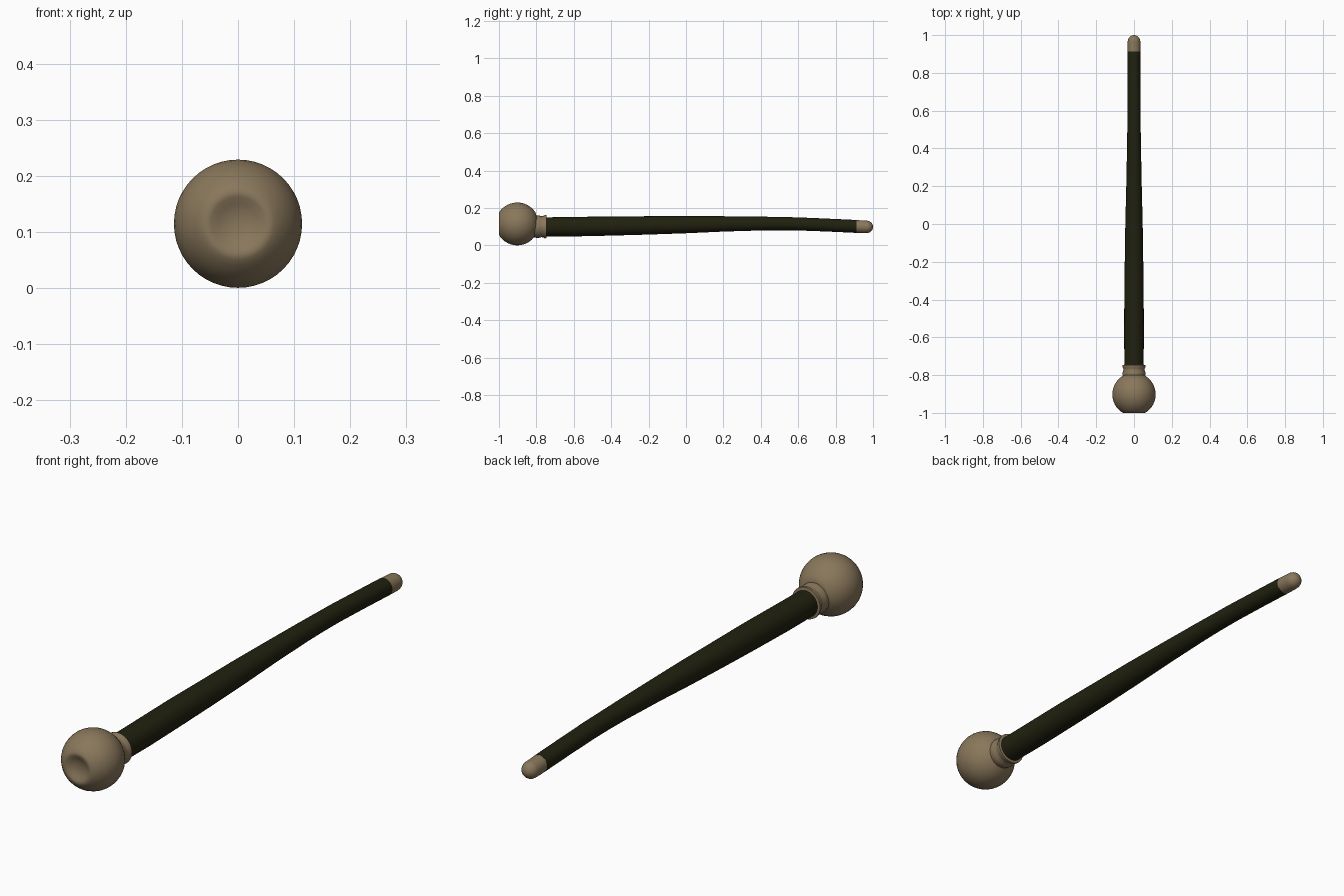
import bpy, bmesh, math

if "Cube" in bpy.data.objects:
    bpy.data.objects.remove(bpy.data.objects["Cube"])


def material(name, rgb):
    m = bpy.data.materials.new(name)
    m.diffuse_color = (*rgb, 1)
    m.use_nodes = True
    m.node_tree.nodes["Principled BSDF"].inputs["Base Color"].default_value = m.diffuse_color
    return m


tan = material("tan wood", (0.25, 0.185, 0.105))
dark = material("dark green wrap", (0.015, 0.015, 0.005))


def loft(name, rings, mat, sides=40):
    """Skin circles given as (y, centre z, radius) along the y axis; cap both ends."""
    bm = bmesh.new()
    loops = []
    for y, zc, r in rings:
        loops.append([bm.verts.new((r * math.cos(2 * math.pi * i / sides), y,
                                    zc + r * math.sin(2 * math.pi * i / sides)))
                      for i in range(sides)])
    for a, b in zip(loops, loops[1:]):
        for i in range(sides):
            j = (i + 1) % sides
            bm.faces.new((a[i], a[j], b[j], b[i]))
    bm.faces.new(loops[0])
    bm.faces.new(loops[-1])
    bmesh.ops.recalc_face_normals(bm, faces=bm.faces)
    me = bpy.data.meshes.new(name)
    bm.to_mesh(me)
    bm.free()
    ob = bpy.data.objects.new(name, me)
    bpy.context.collection.objects.link(ob)
    me.materials.append(mat)
    bpy.ops.object.select_all(action='DESELECT')
    ob.select_set(True)
    bpy.context.view_layer.objects.active = ob
    bpy.ops.object.shade_smooth_by_angle(angle=math.radians(50))
    return ob


# Ball knob: blunt front with a shallow dimple
knob = [(-0.985, 0.115, 0.004), (-0.986, 0.115, 0.02), (-0.992, 0.115, 0.036),
        (-0.998, 0.115, 0.048), (-1.0, 0.115, 0.056), (-0.997, 0.115, 0.064)]
for k in range(15):
    t = math.radians(-50 + k * 7.7)
    knob.append((-0.902 + 0.115 * math.sin(t), 0.115, 0.1145 * math.cos(t)))
knob.append((-0.80, 0.108, 0.054))
loft("knob", knob, tan, 48)

# Turned collar between knob and shaft
loft("collar", [(-0.825, 0.103, 0.056), (-0.806, 0.101, 0.059), (-0.796, 0.1, 0.0605),
                (-0.785, 0.1, 0.060), (-0.774, 0.1, 0.056), (-0.764, 0.1, 0.057),
                (-0.755, 0.1, 0.062), (-0.747, 0.1, 0.0615), (-0.745, 0.1, 0.052)], tan)

# Gently bowed, tapering wrapped shaft
loft("shaft", [(-0.76, 0.099, 0.051), (-0.6, 0.1, 0.052), (-0.4, 0.104, 0.0515),
               (-0.2, 0.107, 0.049), (0.0, 0.111, 0.046), (0.2, 0.115, 0.041),
               (0.4, 0.117, 0.037), (0.5, 0.1165, 0.0355), (0.6, 0.115, 0.035),
               (0.75, 0.109, 0.0345), (0.912, 0.1015, 0.0345)], dark)

# Rounded tip
tip = [(0.905, 0.102, 0.034), (0.935, 0.1, 0.034), (0.965, 0.099, 0.0335)]
for k in range(1, 8):
    t = math.radians(k * 12.5)
    tip.append((0.965 + 0.035 * math.sin(t), 0.099, 0.0335 * math.cos(t)))
loft("tip", tip, tan)
